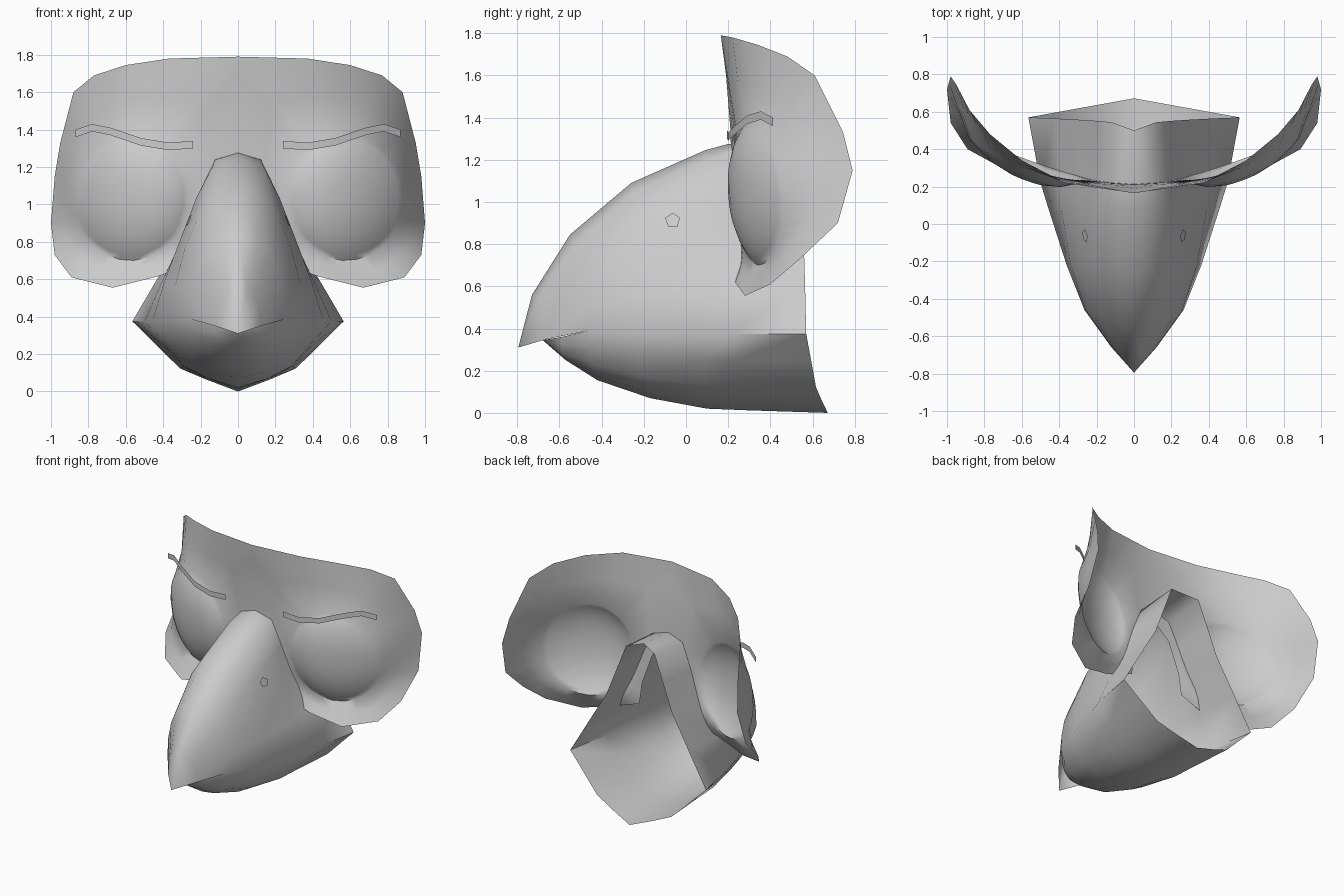
import bpy, bmesh, math
from mathutils import Vector as V

if "Cube" in bpy.data.objects:
    bpy.data.objects.remove(bpy.data.objects["Cube"])


def shade(ob, angle):
    bpy.ops.object.select_all(action='DESELECT')
    bpy.context.view_layer.objects.active = ob
    ob.select_set(True)
    bpy.ops.object.shade_smooth_by_angle(angle=math.radians(angle))


def make(name, verts, faces, angle=40):
    """Right-hand half mesh, mirrored over x = 0."""
    me = bpy.data.meshes.new(name)
    me.from_pydata([tuple(v) for v in verts], [], faces)
    bm = bmesh.new()
    bm.from_mesh(me)
    bmesh.ops.remove_doubles(bm, verts=bm.verts, dist=1e-4)
    bm.to_mesh(me)
    bm.free()
    ob = bpy.data.objects.new(name, me)
    bpy.context.collection.objects.link(ob)
    m = ob.modifiers.new("mirror", 'MIRROR')
    m.merge_threshold = 0.002
    shade(ob, angle)
    return ob


def loft(name, *grids, closed=False, angle=40):
    """Skin one or more grids of points; touching borders are welded."""
    verts, faces = [], []
    for rows in grids:
        base, n = len(verts), len(rows[0])
        verts += [p for r in rows for p in r]
        for i in range(len(rows) - 1):
            for j in range(n if closed else n - 1):
                k, f = (j + 1) % n, []
                # drop coinciding corners, so pointed ends become triangles
                for q in (i*n + j, i*n + k, (i+1)*n + k, (i+1)*n + j):
                    q += base
                    if all((verts[q] - verts[o]).length > 1e-4 for o in f):
                        f.append(q)
                if len(f) > 2:
                    faces.append(f)
    return make(name, verts, faces, angle)


# face plate: outline of one half, bridged to a domed eye
outline = [V(p) for p in [
    (0, .165, 1.79), (.37, .22, 1.78), (.6, .34, 1.745), (.77, .48, 1.69),
    (.88, .61, 1.6), (.95, .745, 1.33), (.98, .79, 1.15), (1, .72, .9),
    (.98, .54, .73), (.89, .40, .61), (.67, .28, .555), (.43, .235, .615),
    (.22, .24, .69), (.2, .235, .85), (.12, .225, 1.08), (0, .215, 1.2),
    (0, .21, 1.35), (0, .19, 1.6)]]
edge = []
for i, p in enumerate(outline):
    edge += [p, (p + outline[(i + 1) % len(outline)]) / 2]
cx, cz, rx, rz = .575, 1.035, .31, .335


def eye_ring(r):
    ring = []
    for p in edge:
        a = math.atan2(p.z - cz, p.x - cx)
        dx, dz = rx*r*math.cos(a), rz*r*math.sin(a)
        y = .35 + .36*dx - .07*dz - .25*dz*dz - .115*(1 - r**2.5)
        ring.append(V((cx + dx, y, cz + dz)))
    return ring


rim = eye_ring(1)
rings = [edge, [a.lerp(b, .5) for a, b in zip(edge, rim)], rim]
rings += [eye_ring(r) for r in (.92, .8, .6, .3, 0)]
loft("face_plate", rings, closed=True, angle=60)

# beak: ridge, mouth crease and keel lines drive the cross-sections
ridge = [(.5, 1.3), (.2, 1.275), (.09, 1.245), (-.26, 1.09), (-.55, .845),
         (-.73, .56), (-.795, .31)]
crease = [(.565, .57, .375), (.5, .22, .375), (.46, .09, .37),
          (.36, -.22, .375), (.265, -.46, .39), (.12, -.66, .35),
          (0, -.795, .31)]
keel = [(.672, 0), (.3, .012), (.1, .02), (-.17, .07), (-.42, .155),
        (-.57, .25), (-.68, .345)]
bulge = [0, .2, .45, .85, 1, 1, 1]      # how round each section is


def section(mid, side, shape, k=1):
    """Points from the centre line out to the crease."""
    return [V((side[0] * fx, mid[0] + (side[1] - mid[0]) * fx**k,
               side[2] + (mid[1] - side[2]) * fz)) for fx, fz in shape]


upper, lower = [], []
for i, (r, c, t) in enumerate(zip(ridge, crease, bulge)):
    shape = [(0, 1), (.21 + .19*t, .965 - .035*t), (.34 + .32*t, .76),
             (.48 + .37*t, .54), (.75 + .22*t, .26), (1, 0)]
    upper.append(section(r, c, shape, .3 if i == 0 else 1))
lip = crease[:5] + [(.14, -.59, .36), (0, -.68, .345)]
for k, c, t in zip(keel, lip, bulge):
    shape = [(0, 1), (.3 + .1*t, .83 + .07*t), (.55 + .17*t, .67),
             (.77 + .14*t, .34), (1, 0)]
    lower.append(section(k, c, shape)[::-1])
beak = loft("beak", upper, lower, angle=65)

# nostrils: small pentagons laid on the side of the beak
pent = []
bpy.context.view_layer.update()
for i in range(5):
    a = math.radians(90 + 72*i)
    ok, loc, nor, _ = beak.ray_cast(
        V((2, -.063 + .037*math.cos(a), .91 + .035*math.sin(a))), V((-1, 0, 0)))
    pent.append(loc + V((.012, 0, .003)))
make("nostrils", pent, [range(5)])

# eyebrows: thin wavy strips in front of the plate
brow = [(.24, .195, 1.32), (.37, .2, 1.31), (.52, .225, 1.335),
        (.68, .29, 1.39), (.78, .355, 1.41), (.87, .412, 1.38)]
loft("eyebrows", [[V(p) - V((0, 0, .02)), V(p) + V((0, 0, .02))] for p in brow])
